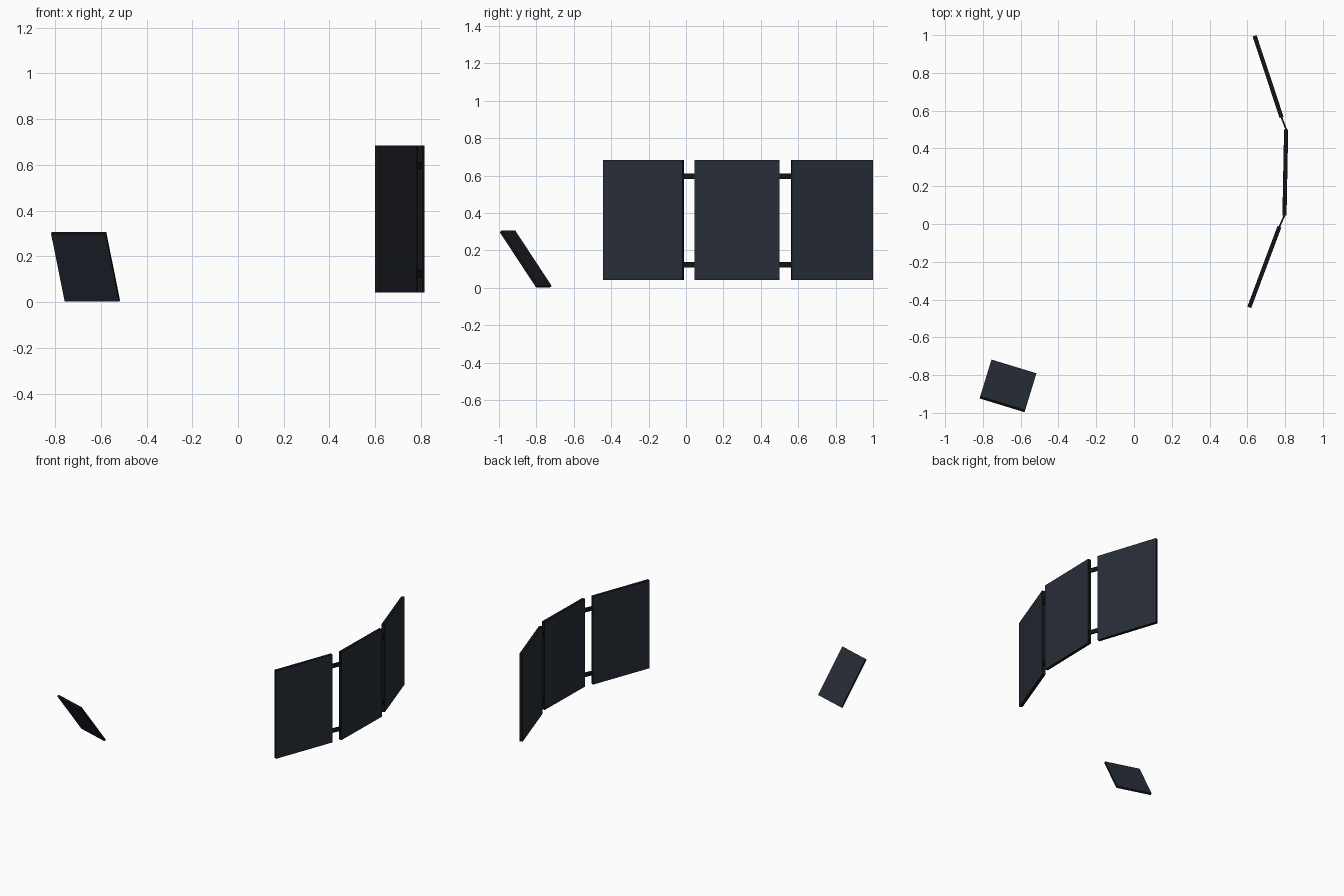
import bpy, math
from mathutils import Vector

if "Cube" in bpy.data.objects:
    bpy.data.objects.remove(bpy.data.objects["Cube"])


def material(name, rgb):
    m = bpy.data.materials.new(name)
    m.diffuse_color = (*rgb, 1)
    m.use_nodes = True
    m.node_tree.nodes["Principled BSDF"].inputs["Base Color"].default_value = m.diffuse_color
    return m


SLATE = material("slate", (0.021, 0.026, 0.038))
EDGE = material("dark_edge", (0.006, 0.007, 0.009))


def slab(name, size, loc, rot, flat_axis=None):
    """Box whose two big faces (along flat_axis) are slate and whose rim is darker."""
    bpy.ops.mesh.primitive_cube_add(size=1, location=loc, rotation=rot)
    ob = bpy.context.object
    ob.name = name
    for v in ob.data.vertices:
        v.co = [c * s for c, s in zip(v.co, size)]
    ob.data.materials.append(EDGE)
    ob.data.materials.append(SLATE)
    if flat_axis is not None:
        for p in ob.data.polygons:
            p.material_index = int(abs(p.normal[flat_axis]) > 0.5)
    return ob


# Curved wall of three upright panels: centre x, centre y, turn about z
WIDTH, THICK, LOW, HIGH = 0.455, 0.022, 0.042, 0.685
panels = [("front_panel", 0.690, -0.228, -20.5),
          ("middle_panel", 0.801, 0.273, -1.1),
          ("back_panel", 0.710, 0.780, 18.3)]
ends = []
for name, x, y, deg in panels:
    a = math.radians(deg)
    slab(name, (THICK, WIDTH, HIGH - LOW), (x, y, (LOW + HIGH) / 2), (0, 0, a), 0)
    half = Vector((-math.sin(a), math.cos(a))) * WIDTH / 2
    ends.append((Vector((x, y)) - half, Vector((x, y)) + half))

# Flat hinge straps bridging neighbouring panels, two per gap
for gap, (left, right) in enumerate(zip(ends, ends[1:])):
    p, q = left[1], right[0]
    d, mid = q - p, (p + q) / 2
    for level, z in (("lower", 0.123), ("upper", 0.596)):
        slab(f"{level}_strap_{gap + 1}", (0.009, d.length + 0.012, 0.030),
             (mid.x, mid.y, z), (0, 0, math.atan2(-d.x, d.y)))

# Separate tilted floor monitor plate
slab("tilted_plate", (0.249, 0.360, 0.014), (-0.667, -0.857, 0.154),
     (math.radians(-55.5), 0, math.radians(-17)), 2)
